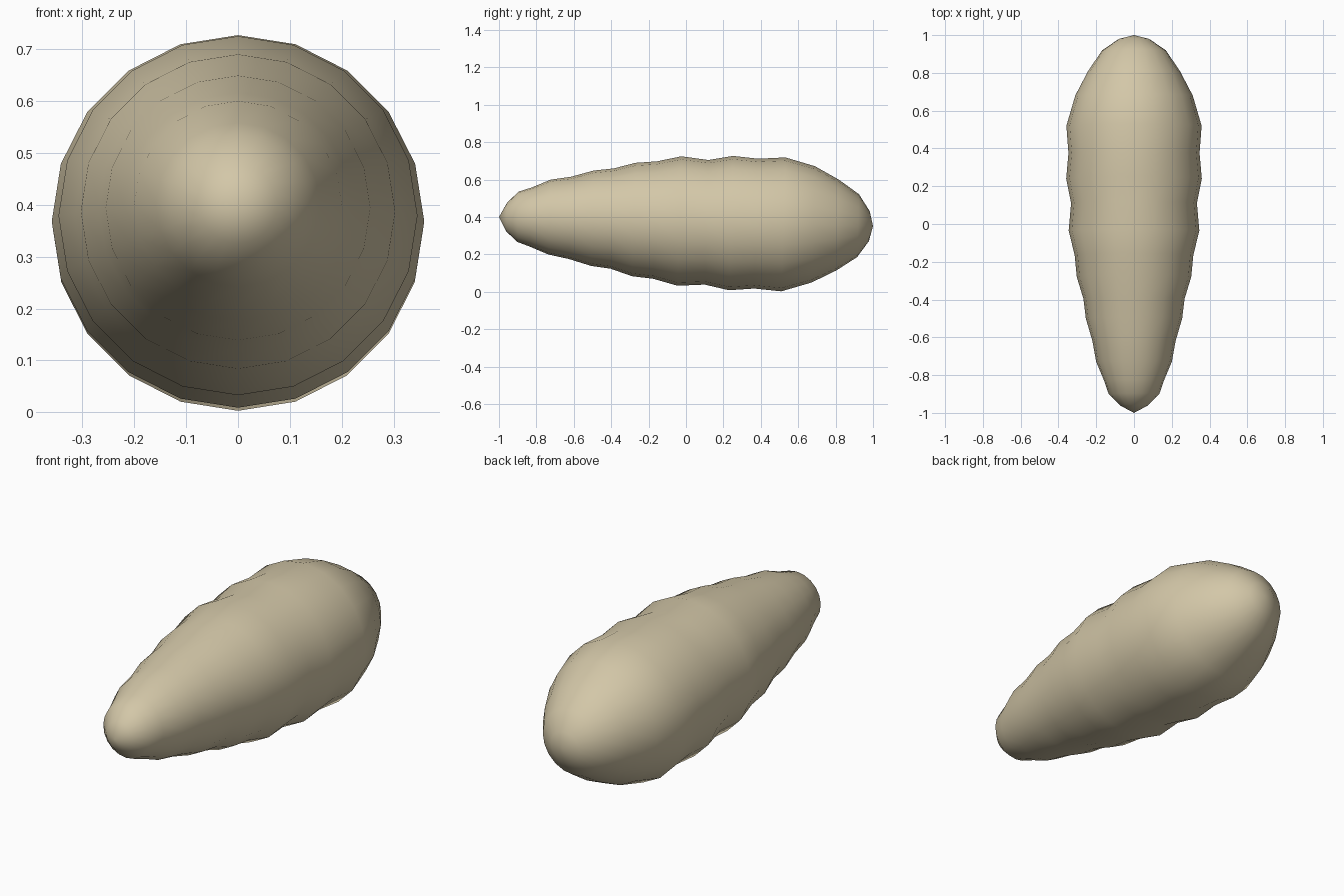
import bpy, bmesh, math

if "Cube" in bpy.data.objects:
    bpy.data.objects.remove(bpy.data.objects["Cube"])

SIDES = 20
TILT = 0.03  # rings lean slightly, square to the drooping centre line

# body rings: y, centre z, radius (alternating swells and creases)
RINGS = [(-0.96, 0.40, 0.075), (-0.90, 0.402, 0.134), (-0.83, 0.40, 0.158),
         (-0.73, 0.40, 0.20), (-0.62, 0.396, 0.22), (-0.50, 0.394, 0.255),
         (-0.395, 0.392, 0.268), (-0.28, 0.387, 0.303), (-0.165, 0.384, 0.314),
         (-0.035, 0.379, 0.346), (0.11, 0.372, 0.333), (0.24, 0.368, 0.359),
         (0.375, 0.365, 0.347), (0.52, 0.361, 0.358), (0.68, 0.361, 0.311),
         (0.81, 0.357, 0.243), (0.92, 0.354, 0.168), (0.98, 0.351, 0.08)]

cream = bpy.data.materials.new("cream")
cream.diffuse_color = (0.65, 0.57, 0.39, 1)
cream.use_nodes = True
cream.node_tree.nodes["Principled BSDF"].inputs["Base Color"].default_value = cream.diffuse_color

# larva-like body: skinned rings closed by a point at each end
bm = bmesh.new()
loops = []
for y, cz, r in RINGS:
    loop = []
    for i in range(SIDES):
        a = 2 * math.pi * i / SIDES
        up = r * math.cos(a)
        loop.append(bm.verts.new((r * math.sin(a), y + TILT * up, cz + up)))
    loops.append(loop)
front_tip = bm.verts.new((0, -1, 0.40))
back_tip = bm.verts.new((0, 1, 0.352))
for i in range(SIDES):
    j = (i + 1) % SIDES
    for a, b in zip(loops, loops[1:]):
        bm.faces.new((a[i], a[j], b[j], b[i]))
    bm.faces.new((front_tip, loops[0][j], loops[0][i]))
    bm.faces.new((back_tip, loops[-1][i], loops[-1][j]))
bmesh.ops.recalc_face_normals(bm, faces=bm.faces)
for f in bm.faces:
    f.smooth = True
mesh = bpy.data.meshes.new("segmented_body")
bm.to_mesh(mesh)
bm.free()
mesh.materials.append(cream)
body = bpy.data.objects.new("segmented_body", mesh)
bpy.context.collection.objects.link(body)
